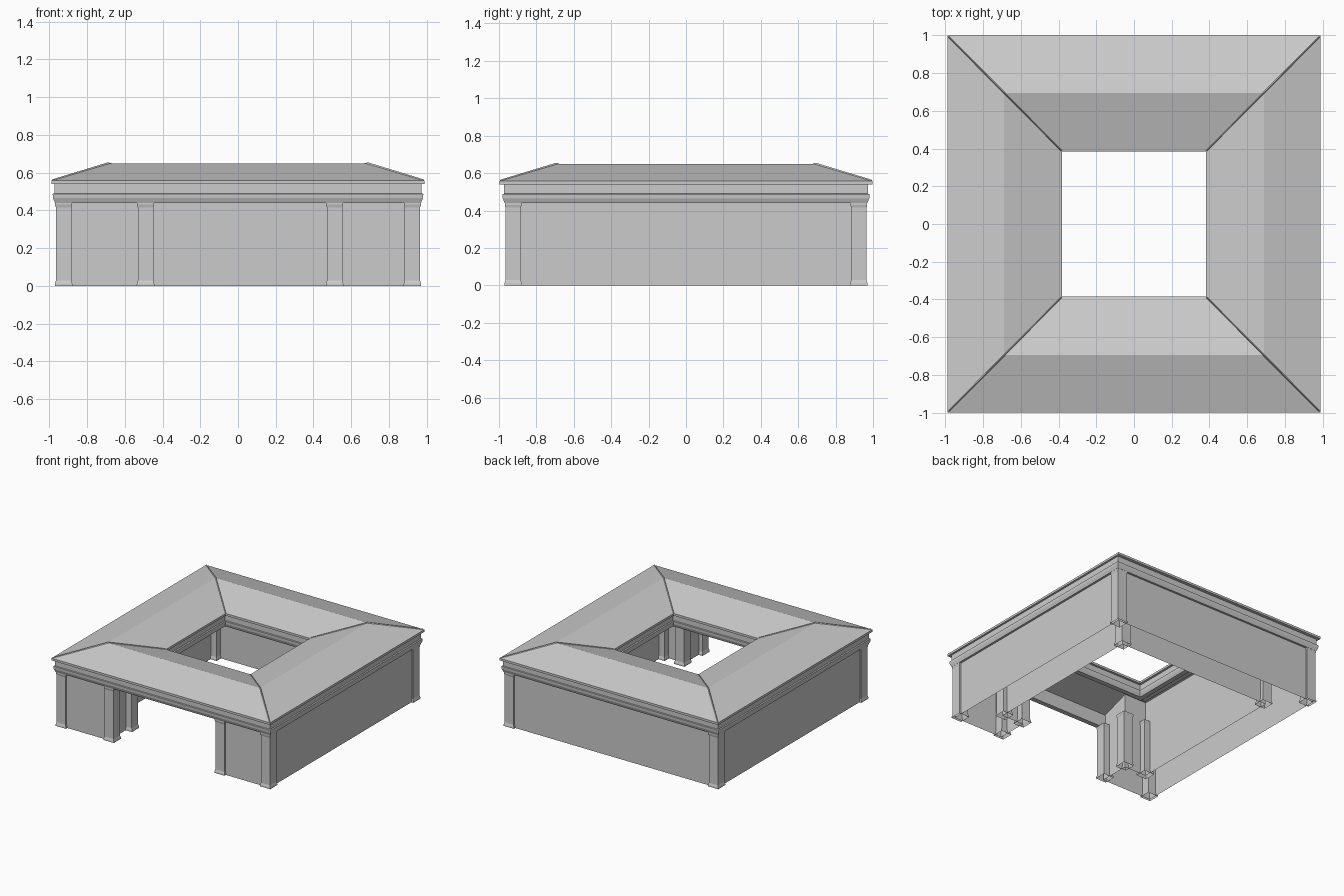
import bpy, bmesh
from mathutils import Vector

if "Cube" in bpy.data.objects:
    bpy.data.objects.remove(bpy.data.objects["Cube"])

CORNERS = [(1, 1), (-1, 1), (-1, -1), (1, -1)]


def finish(bm, name):
    bmesh.ops.recalc_face_normals(bm, faces=bm.faces)
    me = bpy.data.meshes.new(name)
    bm.to_mesh(me)
    bm.free()
    ob = bpy.data.objects.new(name, me)
    bpy.context.collection.objects.link(ob)
    return ob


def square_ring(name, profile, y_scale=1.01):
    """Sweep a closed (half size, z) profile around a mitred square."""
    bm = bmesh.new()
    loops = [[bm.verts.new((sx * r, sy * r * y_scale, z)) for r, z in profile]
             for sx, sy in CORNERS]
    n = len(profile)
    for k in range(4):
        a, b = loops[k], loops[(k + 1) % 4]
        for i in range(n):
            j = (i + 1) % n
            bm.faces.new((a[i], a[j], b[j], b[i]))
    return finish(bm, name)


def column(name, x, y):
    """Hollow square post with a slightly flared foot and head."""
    bm = bmesh.new()
    prof = [(.047, 0), (.046, .012), (.041, .028),
            (.041, .415), (.045, .43), (.045, .445)]
    loops = [[bm.verts.new((x + sx * h, y + sy * h, z)) for sx, sy in CORNERS]
             for h, z in prof]
    for a, b in zip(loops, loops[1:]):
        for i in range(4):
            j = (i + 1) % 4
            bm.faces.new((a[i], a[j], b[j], b[i]))
    return finish(bm, name)


def hip_cap(name, p, q, w=.006, h=.005):
    """Thin raised strip along a roof corner."""
    p, q = Vector(p), Vector(q)
    d = q - p
    side = Vector((-d.y, d.x, 0)).normalized() * w
    up = Vector((0, 0, h))
    bm = bmesh.new()
    ends = [[bm.verts.new(e + o) for o in (side - up, up, -side - up)] for e in (p, q)]
    for i in range(3):
        j = (i + 1) % 3
        bm.faces.new((ends[0][i], ends[0][j], ends[1][j], ends[1][i]))
    bm.faces.new(ends[0])
    bm.faces.new(ends[1])
    return finish(bm, name)


# roof: two slopes meeting at a square ridge around the courtyard
square_ring("roof", [(.988, .558), (.688, .648), (.381, .558), (.381, .54),
                     (.42, .54), (.688, .632), (.955, .54), (.988, .54)])

# fascia and cornice under the outer and inner eaves
beam = [(.972, .55), (.972, .49), (.982, .488), (.98, .465),
        (.97, .44), (.93, .44), (.93, .55)]
square_ring("outer_cornice", beam, 1.0)
square_ring("inner_cornice", [(1.371 - r, z) for r, z in beam])

# hollow double walls around the courtyard, open at the front and underneath
O, I, E = .953, .70, .50
plan = [(E, -O), (O, -O), (O, O), (-O, O), (-O, -O), (-E, -O),
        (-E, -I), (-I, -I), (-I, I), (I, I), (I, -I), (E, -I)]
bm = bmesh.new()
low = [bm.verts.new((x, y, 0)) for x, y in plan]
top = [bm.verts.new((x, y, .545 if max(abs(x), abs(y)) > .9 else .63)) for x, y in plan]
for i in range(12):
    j = (i + 1) % 12
    bm.faces.new((low[i], low[j], top[j], top[i]))
finish(bm, "walls")

# columns: outer corners, courtyard corners and both sides of the entrance
for sx, sy in CORNERS:
    column("corner_column", sx * .924, sy * .924)
    column("courtyard_column", sx * .69, sy * .69)
for x in (-.49, .512):
    column("entrance_front_column", x, -.924)
    column("entrance_rear_column", x, -.69)

# hip caps on the four roof corners
for sx, sy in CORNERS:
    ridge = (sx * .688, sy * .695, .65)
    hip_cap("outer_hip_cap", (sx * .982, sy * .992, .56), ridge)
    hip_cap("inner_hip_cap", (sx * .384, sy * .388, .56), ridge)
